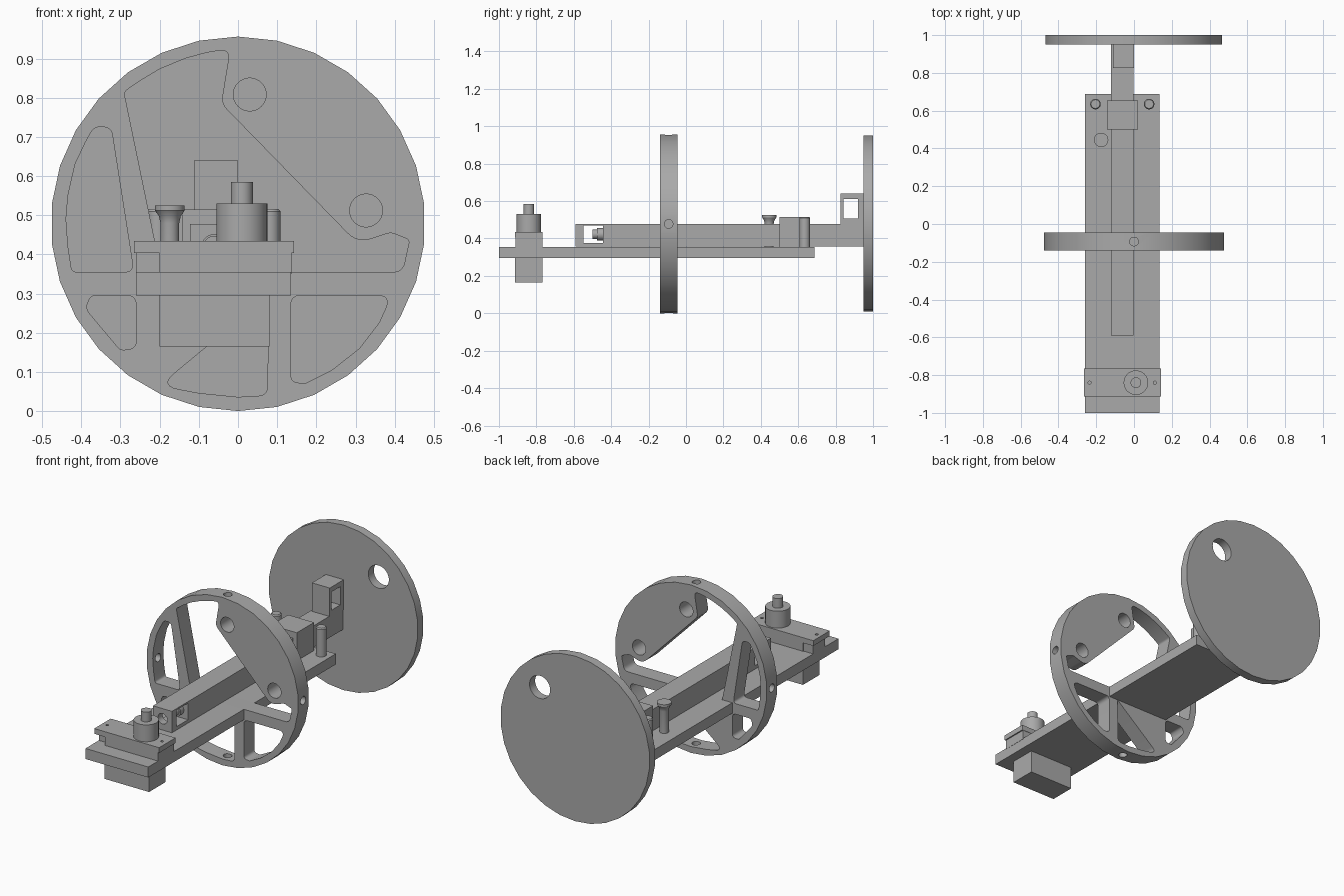
import bpy, bmesh, math
from mathutils import Vector, Matrix

if "Cube" in bpy.data.objects:
    bpy.data.objects.remove(bpy.data.objects["Cube"])

GREY = (0.4, 0.4, 0.4, 1)
grey = bpy.data.materials.new("plain_grey")
grey.use_nodes = True
grey.diffuse_color = GREY
grey.node_tree.nodes["Principled BSDF"].inputs["Base Color"].default_value = GREY


def finish(bm, name):
    bmesh.ops.recalc_face_normals(bm, faces=bm.faces)
    mesh = bpy.data.meshes.new(name)
    bm.to_mesh(mesh)
    bm.free()
    mesh.materials.append(grey)
    obj = bpy.data.objects.new(name, mesh)
    bpy.context.collection.objects.link(obj)
    return obj


def box(name, x, y, z):
    bm = bmesh.new()
    bmesh.ops.create_cube(bm, size=1)
    for v in bm.verts:
        v.co = [(a + b) / 2 + c * (b - a) for (a, b), c in zip((x, y, z), v.co)]
    return finish(bm, name)


def rod(name, start, end, radius, sides=32):
    """Cylinder between two points, first vertex pointing up where possible."""
    start, end = Vector(start), Vector(end)
    axis = (end - start).normalized()
    up = Vector((0, 0, 1)) if abs(axis.z) < 0.9 else Vector((0, 1, 0))
    side = axis.cross(up)
    bm = bmesh.new()
    rings = []
    for p in (start, end):
        rings.append([bm.verts.new(p + radius * (up * math.cos(t) + side * math.sin(t)))
                      for t in (i * math.tau / sides for i in range(sides))])
    for i in range(sides):
        j = (i + 1) % sides
        bm.faces.new((rings[0][i], rings[0][j], rings[1][j], rings[1][i]))
    bm.faces.new(rings[0])
    bm.faces.new(rings[1])
    return finish(bm, name)


def lathe(name, x, y, profile, sides=32):
    """Spin a (radius, height) profile about a vertical axis."""
    bm = bmesh.new()
    pts = [(0, profile[0][1])] + profile + [(0, profile[-1][1])]
    verts = [bm.verts.new((r, 0, z)) for r, z in pts]
    edges = [bm.edges.new(pair) for pair in zip(verts, verts[1:])]
    bmesh.ops.spin(bm, geom=verts + edges, cent=(0, 0, 0), axis=(0, 0, 1),
                   angle=math.tau, steps=sides)
    bmesh.ops.remove_doubles(bm, verts=bm.verts, dist=1e-5)
    bmesh.ops.translate(bm, verts=bm.verts, vec=(x, y, 0))
    return finish(bm, name)


def rounded(corners, steps=6):
    """Outline with each (x, z, radius) corner filleted."""
    out = []
    n = len(corners)
    for i, (x, z, r) in enumerate(corners):
        p = Vector((x, z))
        a = Vector(corners[i - 1][:2]) - p
        b = Vector(corners[(i + 1) % n][:2]) - p
        if r == 0:
            out.append(p)
            continue
        cut = min(r / math.tan(a.angle(b) / 2), 0.48 * a.length, 0.48 * b.length)
        s, e = p + a.normalized() * cut, p + b.normalized() * cut
        for k in range(steps + 1):
            t = k / steps
            out.append(s * (1 - t) ** 2 + p * 2 * t * (1 - t) + e * t * t)
    return out


def opening(corners):
    bm = bmesh.new()
    face = bm.faces.new([bm.verts.new((p.x, -0.3, p.y)) for p in rounded(corners)])
    new = bmesh.ops.extrude_face_region(bm, geom=[face])["geom"]
    bmesh.ops.translate(bm, vec=(0, 0.4, 0),
                        verts=[g for g in new if isinstance(g, bmesh.types.BMVert)])
    return finish(bm, "cutter")


def carve(obj, cutters):
    for c in cutters:
        c.hide_render = True
        mod = obj.modifiers.new("cut", "BOOLEAN")
        mod.operation, mod.solver, mod.object = "DIFFERENCE", "EXACT", c
        bpy.context.view_layer.objects.active = obj
        bpy.ops.object.modifier_apply(modifier=mod.name)
        bpy.data.objects.remove(c)


# Spoked wheel around the rail
MID = 0.478
wheel = rod("spoked_wheel", (0, -0.14, MID), (0, -0.045, MID), MID, 30)
carve(wheel, [
    opening([(-0.266, 0.355, 0.02), (-0.324, 0.725, 0.03), (-0.368, 0.725, 0.025),
             (-0.39, 0.685, 0), (-0.416, 0.63, 0), (-0.434, 0.55, 0), (-0.439, 0.49, 0),
             (-0.434, 0.42, 0), (-0.424, 0.355, 0.015)]),
    opening([(-0.196, 0.355, 0), (0.42, 0.355, 0.03), (0.438, 0.437, 0.012),
             (0.39, 0.456, 0.03), (0.305, 0.428, 0.06), (-0.043, 0.785, 0.04),
             (-0.02, 0.925, 0.04), (-0.08, 0.915, 0), (-0.135, 0.9, 0),
             (-0.2, 0.873, 0), (-0.25, 0.843, 0), (-0.291, 0.815, 0.015)]),
    opening([(0.078, 0.295, 0), (0.075, 0.04, 0.025), (0, 0.036, 0),
             (-0.1, 0.046, 0), (-0.2, 0.065, 0.03)]),
    opening([(-0.26, 0.295, 0.025), (-0.26, 0.16, 0.035), (-0.3, 0.155, 0.02),
             (-0.39, 0.262, 0.03), (-0.375, 0.295, 0.02)]),
    opening([(0.135, 0.295, 0.025), (0.135, 0.075, 0.03), (0.17, 0.07, 0.015),
             (0.24, 0.105, 0), (0.31, 0.16, 0), (0.36, 0.225, 0), (0.392, 0.295, 0.03)]),
    rod("cutter", (0.03, -0.3, 0.808), (0.03, 0.1, 0.808), 0.042),
    rod("cutter", (0.327, -0.3, 0.512), (0.327, 0.1, 0.512), 0.042)])
# Radial holes in the rim
for dx, dz in ((1, 0), (-1, 0), (0, 1), (0, -1)):
    d = Vector((dx, 0, dz))
    c = Vector((0, -0.093, MID))
    carve(wheel, [rod("cutter", c + d * 0.42, c + d * 0.5, 0.023, 24)])

# Rear disc with one hole
disc = rod("rear_disc", (-0.002, 0.95, 0.481), (-0.002, 1, 0.481), 0.47, 30)
carve(disc, [rod("cutter", (0.22, 0.9, 0.715), (0.22, 1.1, 0.715), 0.065)])

# Base plate
box("base_plate", (-0.26, 0.135), (-1, 0.687), (0.295, 0.355))

# Sliding rail, with a window and a bore in its front end
rail = box("sliding_rail", (-0.122, -0.003), (-0.59, 0.955), (0.356, 0.478))
carve(rail, [box("cutter", (-0.3, 0.2), (-0.547, -0.445), (0.375, 0.469)),
             rod("cutter", (-0.062, -0.7, 0.42), (-0.062, -0.5, 0.42), 0.03)])
rod("rail_screw_head", (-0.062, -0.475, 0.422), (-0.062, -0.44, 0.422), 0.033)
rod("rail_screw_tip", (-0.062, -0.5, 0.422), (-0.062, -0.47, 0.422), 0.025)

# Windowed post joining rail and disc
post = box("rear_bracket", (-0.112, 0), (0.825, 0.955), (0.47, 0.64))
carve(post, [box("cutter", (-0.3, 0.2), (0.843, 0.92), (0.508, 0.612))])

# Rail guide, posts and thumb knob at the back of the base
box("rail_guide", (-0.143, 0.02), (0.5, 0.655), (0.35, 0.515))
for name, x in (("right_guide_post", -0.204), ("left_guide_post", 0.08)):
    lathe(name, x, 0.635, [(0.028, 0.35), (0.028, 0.51), (0.023, 0.516)])
lathe("thumb_knob", -0.174, 0.445, [(0.024, 0.35), (0.024, 0.48), (0.028, 0.498),
                                    (0.038, 0.512), (0.038, 0.525)])

# Front mount: block, cap plate, lower housing and motor
box("mount_block", (-0.2, 0.136), (-0.912, -0.768), (0.35, 0.406))
box("mount_lug", (-0.26, -0.19), (-0.88, -0.772), (0.35, 0.406))
cap = box("mount_cap", (-0.265, 0.143), (-0.914, -0.766), (0.404, 0.434))
carve(cap, [rod("cutter", (x, -0.84, 0.41), (x, -0.84, 0.5), 0.008, 16)
            for x in (-0.235, 0.11)])
box("lower_housing", (-0.2, 0.08), (-0.914, -0.766), (0.165, 0.3))
lathe("motor", 0.01, -0.84, [(0.065, 0.43), (0.065, 0.53), (0.028, 0.53), (0.028, 0.585)])

# Smooth curved sides, keep edges crisp
bpy.ops.object.select_all(action="DESELECT")
for obj in bpy.context.scene.objects:
    if obj.type == "MESH" and obj.data.materials and obj.data.materials[0] == grey:
        obj.select_set(True)
        bpy.context.view_layer.objects.active = obj
bpy.ops.object.shade_smooth_by_angle(angle=math.radians(30))
